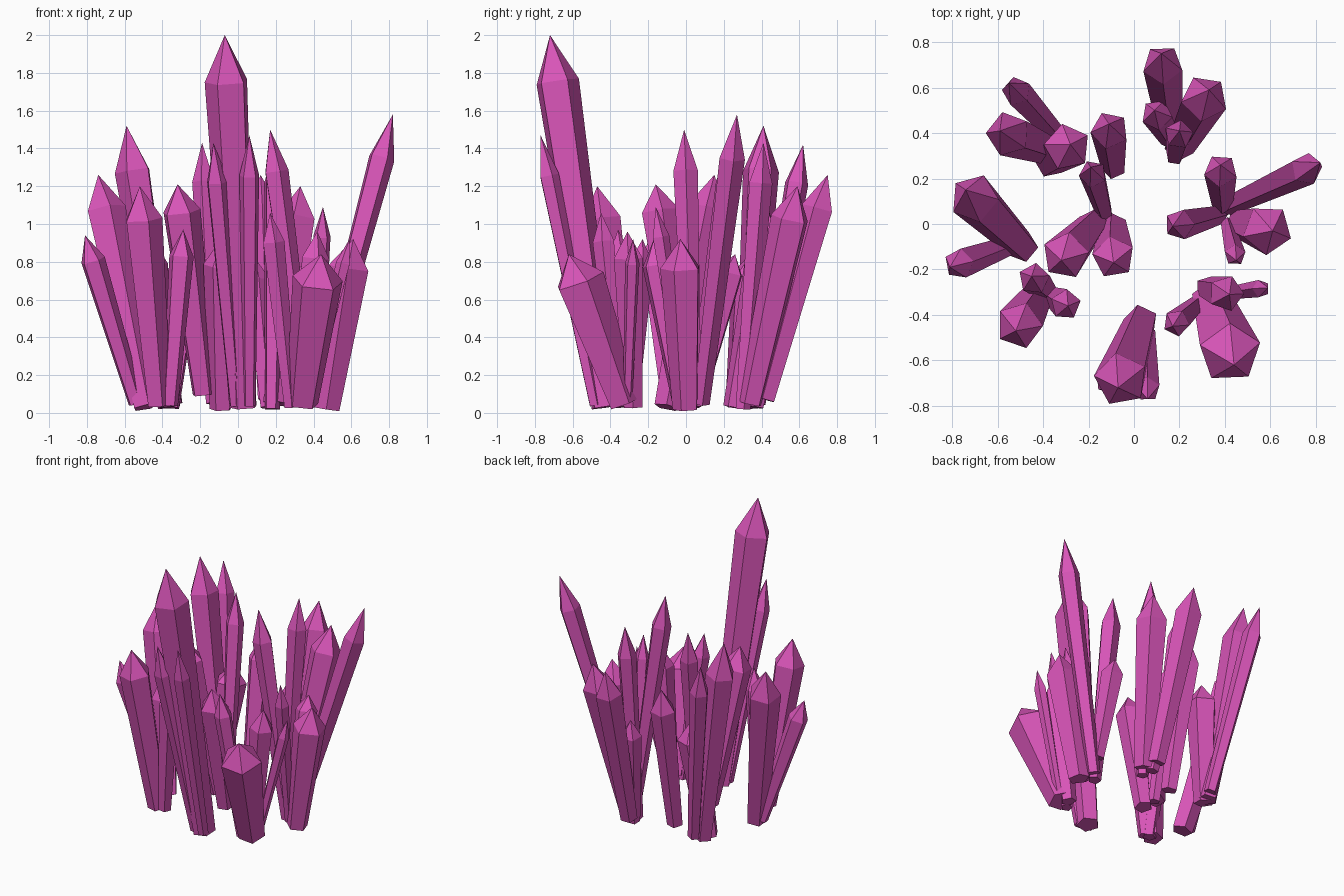
import bpy, bmesh, math, random
from mathutils import Vector

random.seed(4)
SIDES = 5

mat = bpy.data.materials.new("pink_crystal")
mat.diffuse_color = (0.69, 0.09, 0.48, 1)


# One crystal: a tapered five-sided shaft from base to shoulder, with a pointed head
def add_crystal(bm, base, tip, r, head=0.15, taper=0.64):
    base, tip = Vector(base), Vector(tip)
    axis = tip - base
    turn = axis.to_track_quat('Z', 'Y')
    phase = random.uniform(0, math.tau)

    def ring(t, radius):
        return [bm.verts.new(base + axis * t + turn @ Vector((
            radius * math.cos(phase + math.tau * i / SIDES),
            radius * math.sin(phase + math.tau * i / SIDES), 0))) for i in range(SIDES)]

    low, high = ring(0, r * taper), ring(1 - head, r)
    point = bm.verts.new(tip)
    bm.faces.new(low[::-1])
    for i in range(SIDES):
        j = (i + 1) % SIDES
        bm.faces.new((low[i], low[j], high[j], high[i]))
        bm.faces.new((high[i], high[j], point))


# A cluster is one object; each entry is (base, tip, shoulder radius, [head fraction])
def cluster(name, *crystals):
    bm = bmesh.new()
    for c in crystals:
        add_crystal(bm, *c)
    mesh = bpy.data.meshes.new(name)
    bm.to_mesh(mesh)
    bm.free()
    mesh.materials.append(mat)
    bpy.context.collection.objects.link(bpy.data.objects.new(name, mesh))


cluster("back_right_crystals",
        ((0.16, 0.42, 0.07), (0.12, 0.75, 1.26), 0.09),
        ((0.20, 0.34, 0.05), (0.33, 0.59, 1.20), 0.105),
        ((0.16, 0.37, 0.03), (0.09, 0.50, 0.82), 0.07),
        ((0.18, 0.30, 0.02), (0.20, 0.41, 1.43), 0.065))

cluster("back_left_crystals",
        ((-0.33, 0.38, 0.05), (-0.55, 0.62, 1.42), 0.065),
        ((-0.36, 0.32, 0.03), (-0.59, 0.41, 1.52), 0.10, 0.16),
        ((-0.37, 0.27, 0.03), (-0.28, 0.35, 0.85), 0.105),
        ((-0.09, 0.25, 0.03), (-0.11, 0.44, 1.07), 0.085))

cluster("left_crystals",
        ((-0.49, -0.10, 0.03), (-0.74, 0.15, 1.26), 0.11),
        ((-0.54, -0.09, 0.05), (-0.81, -0.19, 0.94), 0.068))

cluster("middle_crystals",
        ((-0.18, 0.00, 0.10), (-0.32, -0.16, 1.21), 0.105, 0.13),
        ((-0.09, -0.01, 0.02), (-0.09, -0.17, 0.92), 0.095),
        ((-0.13, 0.05, 0.05), (-0.19, 0.25, 1.43), 0.062))

cluster("right_crystals",
        ((0.41, 0.08, 0.05), (0.82, 0.27, 1.58), 0.072),
        ((0.37, 0.04, 0.03), (0.17, -0.01, 1.50), 0.068),
        ((0.47, 0.00, 0.02), (0.61, -0.03, 0.92), 0.112, 0.17),
        ((0.39, 0.09, 0.17), (0.38, 0.26, 0.84), 0.075),
        ((0.41, 0.00, 0.04), (0.45, -0.16, 1.09), 0.048))

cluster("front_right_crystals",
        ((0.34, -0.33, 0.05), (0.44, -0.62, 0.84), 0.14, 0.18),
        ((0.32, -0.28, 0.03), (0.42, -0.31, 0.96), 0.08),
        ((0.28, -0.35, 0.03), (0.17, -0.45, 1.06), 0.06),
        ((0.38, -0.31, 0.06), (0.59, -0.28, 0.92), 0.04))

cluster("front_crystals",
        ((0.03, -0.43, 0.03), (-0.07, -0.72, 2.00), 0.12, 0.125),
        ((0.06, -0.48, 0.04), (0.06, -0.77, 1.47), 0.055),
        ((-0.01, -0.46, 0.04), (-0.13, -0.73, 1.43), 0.06))

cluster("front_left_crystals",
        ((-0.42, -0.31, 0.04), (-0.52, -0.47, 1.20), 0.105),
        ((-0.38, -0.30, 0.03), (-0.45, -0.23, 0.92), 0.07),
        ((-0.36, -0.32, 0.04), (-0.29, -0.36, 0.97), 0.068))
